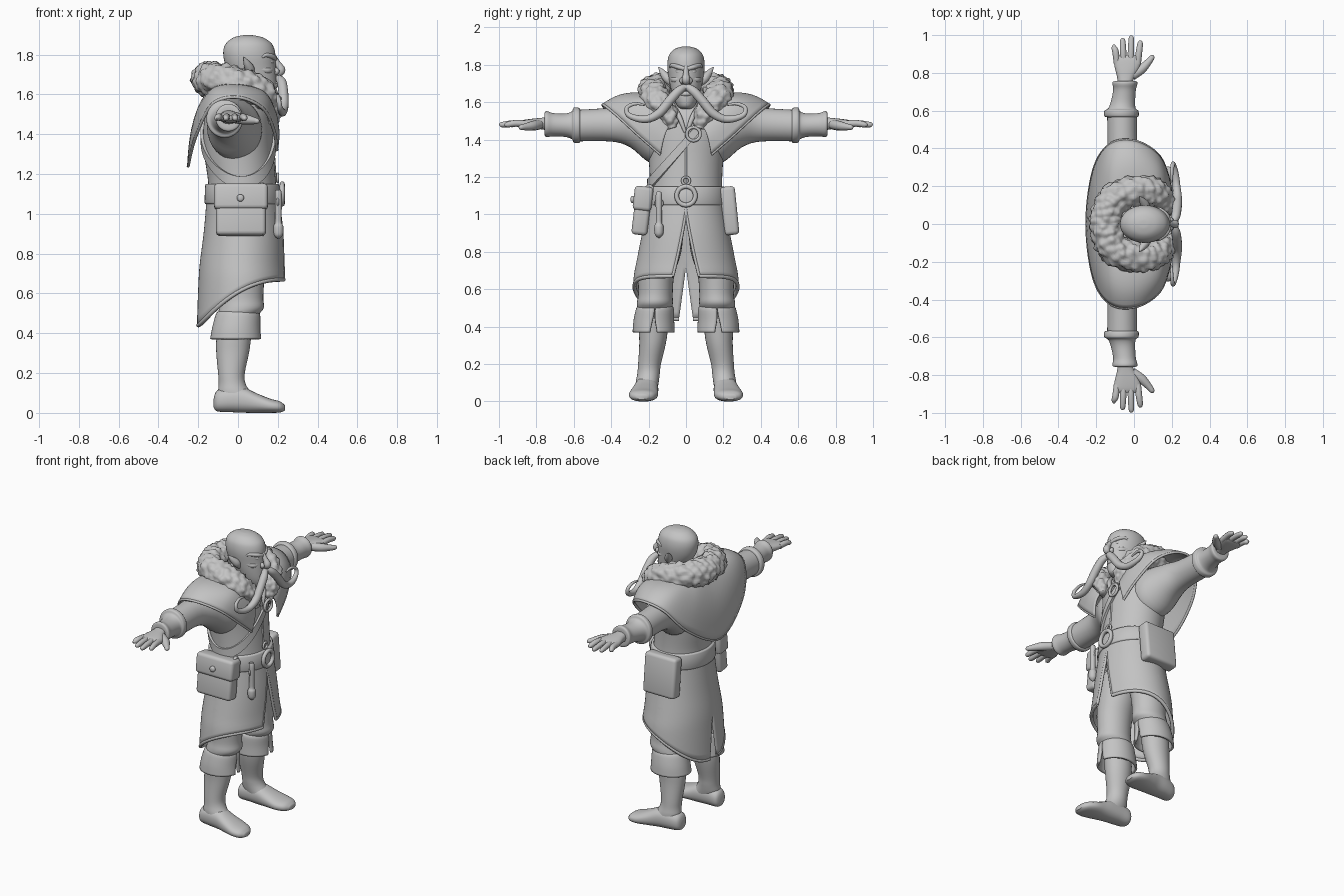
import bpy, bmesh, math
from mathutils import Vector, noise

grey = bpy.data.materials.new("plain_grey")
grey.diffuse_color = (0.55, 0.55, 0.55, 1)
PI = math.pi


def catmull(keys, n):
    """Smooth interpolation through tuples of any length."""
    out = []
    for i in range(len(keys) - 1):
        a, b = keys[max(i - 1, 0)], keys[i]
        c, d = keys[i + 1], keys[min(i + 2, len(keys) - 1)]
        for k in range(n):
            t = k / n
            out.append(tuple(0.5 * (2*q + (r - p)*t + (2*p - 5*q + 4*r - s)*t*t + (3*q - p - 3*r + s)*t**3)
                             for p, q, r, s in zip(a, b, c, d)))
    return out + [tuple(keys[-1])]


def grid(name, rows, closed=True, cap=True, loop=False, mirror=False, solid=0, angle=50):
    """Skin rows of points into an object; closed joins each row, loop joins last row to first."""
    bm = bmesh.new()
    vr = [[bm.verts.new(p) for p in r] for r in rows]
    m = len(rows[0])
    for i in range(len(rows) if loop else len(rows) - 1):
        a, b = vr[i], vr[(i + 1) % len(rows)]
        for j in range(m if closed else m - 1):
            k = (j + 1) % m
            bm.faces.new((a[j], a[k], b[k], b[j]))
    if closed and cap and not loop:
        bm.faces.new(vr[0])
        bm.faces.new(vr[-1])
    return finish(name, bm, mirror, solid, angle)


def finish(name, bm, mirror=False, solid=0, angle=50):
    bmesh.ops.recalc_face_normals(bm, faces=bm.faces)
    me = bpy.data.meshes.new(name)
    bm.to_mesh(me)
    bm.free()
    me.shade_smooth()
    me.set_sharp_from_angle(angle=math.radians(angle))
    me.materials.append(grey)
    ob = bpy.data.objects.new(name, me)
    bpy.context.collection.objects.link(ob)
    if mirror:
        md = ob.modifiers.new("mirror", 'MIRROR')
        md.use_axis = (False, True, False)
    if solid:
        md = ob.modifiers.new("thickness", 'SOLIDIFY')
        md.thickness, md.offset = solid, 0
    return ob


def loft(name, axis, keys, n=4, seg=32, power=2.0, **kw):
    """keys: position on axis, two centre coordinates, two radii."""
    rows = []
    for t, c1, c2, r1, r2 in catmull(keys, n):
        row = []
        for j in range(seg):
            c, s = math.cos(2*PI*j/seg), math.sin(2*PI*j/seg)
            u = c1 + r1 * math.copysign(abs(c)**(2/power), c)
            v = c2 + r2 * math.copysign(abs(s)**(2/power), s)
            row.append({'z': (u, v, t), 'y': (u, t, v), 'x': (t, u, v)}[axis])
        rows.append(row)
    return grid(name, rows, **kw)


def tube(name, keys, n=6, seg=14, fur=0, **kw):
    """Sweep through keys of x, y, z, radius; fur adds lumps."""
    pts = catmull(keys, n)
    P = [Vector(p[:3]) for p in pts]
    rows, side = [], None
    for i, p in enumerate(P):
        t = (P[min(i + 1, len(P) - 1)] - P[max(i - 1, 0)]).normalized()
        ref = side or (Vector((0, 0, 1)) if abs(t.z) < 0.8 else Vector((1, 0, 0)))
        side = (ref - t * ref.dot(t)).normalized()
        up = t.cross(side)
        row = []
        for j in range(seg):
            d = side * math.cos(2*PI*j/seg) + up * math.sin(2*PI*j/seg)
            q = p + d * max(pts[i][3], 0.002)
            if fur:
                q += d * fur * (0.8 - 1.8 * noise.voronoi(q * 26)[0][0])
            row.append(q)
        rows.append(row)
    return grid(name, rows, **kw)


def both(keys, flip=(1,)):
    """Extend a +y path across y = 0 as its own reflection."""
    return keys + [tuple(-v if i in flip else v for i, v in enumerate(k)) for k in reversed(keys[:-1])]


def torus(name, c, R, r, seg=32):
    rows = [[(c[0] + r*math.cos(b), c[1] + (R + r*math.sin(b))*math.cos(a), c[2] + (R + r*math.sin(b))*math.sin(a))
             for b in (2*PI*k/10 for k in range(10))] for a in (2*PI*k/seg for k in range(seg))]
    return grid(name, rows, loop=True)


def box(name, c, size, tilt=0, bevel=0.02):
    bm = bmesh.new()
    bmesh.ops.create_cube(bm, size=1)
    bmesh.ops.scale(bm, vec=size, verts=bm.verts)
    bmesh.ops.bevel(bm, geom=list(bm.edges), offset=bevel, segments=3, affect='EDGES', profile=0.5)
    ob = finish(name, bm)
    ob.location, ob.rotation_euler = c, (tilt, 0, 0)


# coat body profile: z, x centre, x radius, y radius
BODY = catmull([(0.40, .012, .215, .288), (0.65, .022, .214, .274), (0.75, .022, .207, .257), (0.9, .027, .193, .228),
                (1.05, .025, .178, .203), (1.16, .02, .17, .193), (1.30, .005, .175, .2), (1.42, 0, .175, .215),
                (1.52, 0, .16, .22), (1.60, -.01, .12, .16), (1.64, -.01, .09, .11)], 6)


def body(z, a, off=0.0):
    i = max(k for k in range(len(BODY) - 1) if BODY[k][0] <= z or k == 0)
    p, q = BODY[i], BODY[i + 1]
    t = min(max((z - p[0]) / (q[0] - p[0]), 0), 1)
    cx, rx, ry = (p[k] + (q[k] - p[k]) * t for k in (1, 2, 3))
    return Vector((cx + (rx + off) * math.cos(a), (ry + off) * math.sin(a), z))


def body_ring(z, off=0.0, seg=48):
    return [body(z, 2*PI*j/seg, off) for j in range(seg)]


grid("coat_torso", [body_ring(1.04 + 0.6*k/20) for k in range(21)])
grid("belt", [body_ring(z, o) for z, o in ((1.05, -.01), (1.05, .012), (1.058, .016), (1.142, .016), (1.15, .012), (1.15, -.01))], cap=False, angle=70)


# coat skirt: open at the front, slit at the back, hem dropping to the rear
def skirt(u, v):
    hem = 0.67 - 0.23 * ((1 - math.cos(u * PI)) / 2)**1.8
    z = 1.08 + (hem - 1.08) * v
    a0 = 0.27 * max(0, 1.02 - z) / 0.36
    a1 = 0.13 * max(0, 0.72 - z) / 0.27
    return body(z, a0 + (PI - a0 - a1) * u)


grid("coat_skirt", [[skirt(i/40, j/16) for i in range(41)] for j in range(17)], closed=False, mirror=True, solid=0.014)
tube("skirt_hem", [tuple(skirt(i/24, 1)) + (.011,) for i in range(25)], n=1, seg=8, mirror=True)
tube("skirt_front_edge", [tuple(skirt(0, j/10)) + (.009,) for j in range(11)], n=1, seg=8, mirror=True)
tube("coat_front_seam", [tuple(body(1.16 + .03*k, 0)) + (.006,) for k in range(11)], n=1, seg=8)

# shoulder cape: inner and outer edge points from front to back
CAPE = both([(.15, .06, 1.50, .195, .135, 1.32), (.14, .09, 1.56, .18, .25, 1.42), (.10, .13, 1.62, .125, .37, 1.53),
             (0, .15, 1.64, 0, .44, 1.585), (-.08, .13, 1.64, -.13, .42, 1.55), (-.12, .08, 1.64, -.215, .28, 1.38),
             (-.13, 0, 1.64, -.25, 0, 1.24)], flip=(1, 4))
rows, edge = [], []
for k in catmull(CAPE, 7):
    a, b = Vector(k[:3]), Vector(k[3:])
    out = Vector((b.x, b.y * 0.5, 0)).normalized() * 0.028 + Vector((0, 0, 0.028))
    rows.append([a.lerp(b, t) + out * math.sin(PI * t) for t in (j/10 for j in range(11))])
    edge.append(tuple(b) + (.008,))
grid("shoulder_cape", rows, closed=False, solid=0.012)
tube("cape_edge", edge, n=1, seg=8)

# fur collar
tube("fur_collar", both([(.175, .075, 1.46, .03), (.17, .10, 1.54, .055), (.115, .16, 1.61, .075), (.03, .175, 1.65, .082),
                         (-.08, .15, 1.67, .085), (-.135, .08, 1.675, .085), (-.15, 0, 1.675, .085)]),
     n=14, seg=44, fur=0.015, angle=180)

# bandolier strap around the body
rows = []
for i in range(64):
    a, z = 2*PI*i/64, 1.3
    for _ in range(12):
        z = min(1.15 + (body(z, a).y + 0.2) * 1.18, 1.6)
    rows.append([body(z - .03, a, -.005), body(z - .03, a, .014), body(z + .03, a, .014), body(z + .03, a, -.005)])
grid("bandolier", rows, loop=True)
torus("bandolier_ring", (.195, .04, 1.43), .036, .009)
torus("belt_buckle", (.222, 0, 1.10), .05, .013)
torus("small_ring", (.2, 0, 1.18), .02, .007)

# sleeves, cuffs and hands
loft("sleeve", 'y', [(.12, -.01, 1.42, .13, .15), (.2, -.02, 1.43, .135, .15), (.3, -.045, 1.47, .105, .11),
                     (.4, -.06, 1.48, .081, .09), (.58, -.063, 1.475, .079, .084)], mirror=True)
loft("glove_cuff", 'y', [(.565, -.065, 1.475, .078, .082), (.572, -.066, 1.476, .091, .094), (.60, -.067, 1.478, .09, .093),
                         (.612, -.064, 1.477, .073, .073), (.65, -.058, 1.477, .064, .062), (.71, -.05, 1.48, .06, .062),
                         (.742, -.048, 1.483, .066, .069), (.755, -.048, 1.484, .06, .062), (.757, -.048, 1.485, .03, .03)], mirror=True)
loft("palm", 'y', [(.74, -.048, 1.485, .038, .036), (.78, -.043, 1.486, .047, .03), (.83, -.036, 1.485, .066, .026),
                   (.875, -.035, 1.484, .073, .02), (.895, -.035, 1.483, .06, .012)], seg=24, power=2.4, mirror=True)
for nm, x0, x1, tip in (("little", -.09, -.105, .95), ("ring", -.055, -.06, .985), ("middle", -.018, -.014, .998), ("index", .02, .033, .972)):
    tube(nm + "_finger", [(x0, .85, 1.484, .018), ((x0 + x1)/2, .91, 1.487, .018), (x1, tip - .015, 1.48, .0145), (x1, tip, 1.478, .004)],
         n=4, seg=10, mirror=True)
tube("thumb", [(-.01, .785, 1.48, .026), (.04, .82, 1.474, .026), (.08, .862, 1.468, .018), (.098, .885, 1.466, .013), (.104, .892, 1.466, .003)],
     n=4, seg=10, mirror=True)

# legs
loft("trousers", 'z', [(.95, .02, .11, .11, .10), (.8, .02, .14, .115, .115), (.68, .02, .16, .112, .098), (.58, .02, .163, .107, .092),
                       (.53, .018, .166, .112, .096), (.5, .005, .168, .104, .092), (.46, -.01, .17, .08, .075)], mirror=True)
rows = []
for z, cx, cy, rx, ry in catmull([(.505, 0, .166, .09, .083), (.495, 0, .166, .104, .094), (.43, -.008, .172, .114, .102),
                                  (.37, -.011, .173, .122, .106)], 4):
    g = 0.02 + 0.16 * max(0, .46 - z) / .09
    rows.append([(cx + rx*math.cos(a), cy + ry*math.sin(a), z) for a in (g + (2*PI - 2*g)*j/40 for j in range(41))])
grid("boot_cuff", rows, closed=False, mirror=True, solid=0.014)
loft("boot_shaft", 'z', [(.48, -.01, .172, .088, .08), (.37, -.022, .175, .087, .076), (.3, -.027, .18, .082, .07), (.2, -.033, .195, .067, .061),
                         (.15, -.03, .2, .067, .06), (.11, -.02, .206, .08, .061), (.07, 0, .21, .1, .058), (.03, .0, .212, .1, .05)], mirror=True)
loft("boot_foot", 'x', [(-.122, .203, .05, .02, .022), (-.105, .204, .06, .05, .052), (-.04, .21, .068, .061, .064), (.03, .213, .064, .065, .063),
                        (.09, .22, .05, .071, .05), (.16, .228, .036, .077, .036), (.21, .234, .03, .062, .028),
                        (.235, .237, .025, .03, .014)], power=2.3, mirror=True)

# head
loft("neck", 'z', [(1.5, .04, 0, .09, .08), (1.6, .05, 0, .075, .07), (1.7, .06, 0, .075, .07)])
loft("head", 'z', [(1.565, .125, 0, .03, .025), (1.578, .118, 0, .066, .045), (1.62, .106, 0, .088, .066), (1.68, .085, 0, .108, .083),
                   (1.74, .065, 0, .125, .094), (1.79, .058, 0, .131, .1), (1.83, .055, 0, .127, .097), (1.86, .054, 0, .111, .086),
                   (1.885, .052, 0, .076, .06), (1.896, .05, 0, .035, .028), (1.898, .05, 0, .01, .01)], seg=40)
tube("nose", [(.18, 0, 1.79, .012), (.2, 0, 1.755, .015), (.216, 0, 1.722, .022), (.202, 0, 1.703, .016), (.19, 0, 1.695, .01)], seg=16)
tube("nostril", [(.185, .018, 1.73, .008), (.195, .021, 1.715, .014), (.185, .02, 1.702, .007)], mirror=True)
tube("brow", [(.186, .008, 1.778, .011), (.174, .045, 1.79, .013), (.141, .076, 1.797, .01), (.12, .086, 1.785, .004)], mirror=True)
tube("cheek", [(.172, .03, 1.725, .01), (.146, .056, 1.72, .018), (.1, .078, 1.73, .01)], mirror=True)
tube("eye", [(.174, .025, 1.762, .005), (.168, .043, 1.765, .01), (.15, .06, 1.766, .005)], mirror=True)
tube("lip", both([(.17, .04, 1.642, .006), (.188, 0, 1.645, .014)]))
tube("ear", [(.065, .078, 1.695, .012), (.06, .098, 1.725, .024), (.045, .122, 1.755, .018), (.028, .146, 1.788, .003)], mirror=True)
tube("moustache", both([(.2, .22, 1.585, .005), (.2, .27, 1.592, .009), (.205, .315, 1.572, .011), (.21, .31, 1.535, .014),
                        (.22, .26, 1.513, .018), (.225, .2, 1.512, .021), (.23, .14, 1.545, .024), (.228, .09, 1.605, .025),
                        (.22, .04, 1.66, .024), (.205, 0, 1.68, .018)]))
tube("shirt_collar", [(.178, .005, 1.44, .008), (.165, .035, 1.52, .014), (.11, .075, 1.59, .014), (.03, .09, 1.63, .012)], mirror=True)

# pouches and belt gear
box("right_pouch", (.015, -.238, 1.0), (.25, .085, .22), -.12)
box("right_pouch_flap", (.015, -.23, 1.085), (.27, .1, .13), -.12)
tube("pouch_button", [(.012, -.27, 1.08, .018), (.012, -.29, 1.08, .018), (.012, -.296, 1.08, .008)], n=2)
box("left_pouch", (.01, .233, 1.02), (.23, .08, .26), .1)
tube("vial", [(.2, -.145, 1.12, .014), (.203, -.145, 1.09, .018), (.203, -.145, .99, .016), (.203, -.145, .955, .017),
              (.203, -.145, .935, .025), (.203, -.145, .895, .023), (.203, -.145, .875, .005)])
torus("vial_loop", (.2, -.145, 1.06), .02, .006)
tube("pouch_strap", [(.10, -.2, 1.04, .008), (.12, -.225, 1.12, .01), (.12, -.19, 1.15, .01), (.12, -.165, 1.1, .008)])
